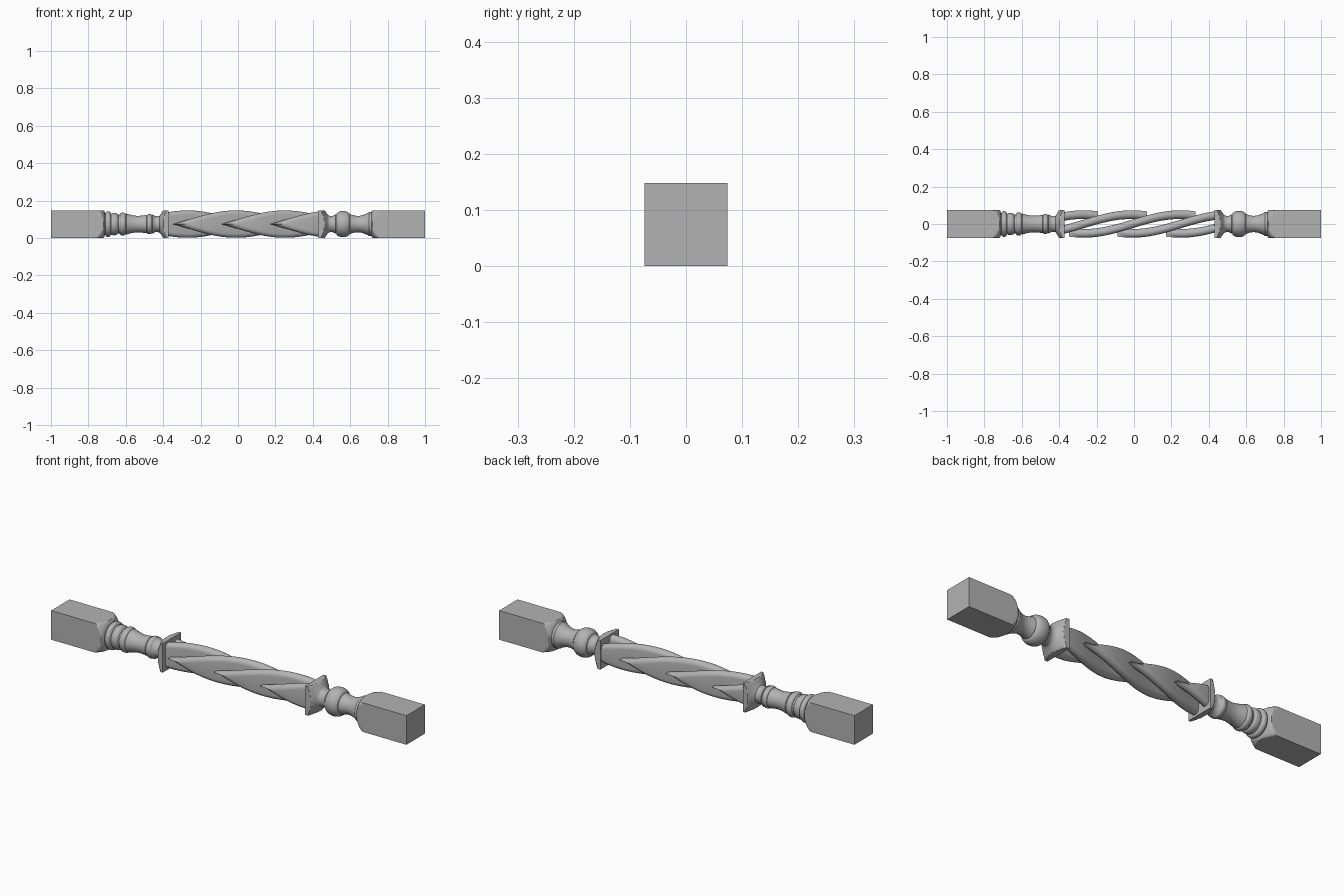
import bpy, bmesh
from math import sin, cos, pi, tau

if "Cube" in bpy.data.objects:
    bpy.data.objects.remove(bpy.data.objects["Cube"], do_unlink=True)

HALF = 0.074          # half the width of the square stock
MID = 0.0745          # height of the long axis
CORNER = 0.106        # radius that reaches past the square corners

grey = bpy.data.materials.new("plain_grey")
grey.use_nodes = True
colour = (0.45, 0.45, 0.45, 1)
grey.diffuse_color = colour
grey.node_tree.nodes["Principled BSDF"].inputs["Base Color"].default_value = colour


def skin(name, rings, angle=35):
    """Join closed rings of points into a capped solid."""
    bm = bmesh.new()
    loops = [[bm.verts.new(p) for p in ring] for ring in rings]
    n = len(loops[0])
    for a, b in zip(loops, loops[1:]):
        for i in range(n):
            j = (i + 1) % n
            bm.faces.new((a[i], a[j], b[j], b[i]))
    bm.faces.new(loops[0])
    bm.faces.new(loops[-1])
    bmesh.ops.remove_doubles(bm, verts=bm.verts, dist=0.00005)
    bmesh.ops.recalc_face_normals(bm, faces=bm.faces)
    mesh = bpy.data.meshes.new(name)
    bm.to_mesh(mesh)
    bm.free()
    mesh.materials.append(grey)
    obj = bpy.data.objects.new(name, mesh)
    bpy.context.collection.objects.link(obj)
    bpy.ops.object.select_all(action="DESELECT")
    obj.select_set(True)
    bpy.context.view_layer.objects.active = obj
    bpy.ops.object.shade_smooth_by_angle(angle=angle * pi / 180)
    return obj


def turned(name, profile, sides=64):
    """Lathe a profile along x, trimmed to the square stock."""
    rings = []
    for x, r in profile:
        ring = []
        for i in range(sides):
            c, s = cos(tau * i / sides), sin(tau * i / sides)
            k = min(r, HALF / max(abs(c), abs(s)))
            ring.append((x, k * c, MID + k * s))
        rings.append(ring)
    return skin(name, rings)


def bead(x0, x1, low, high, steps=8):
    """Half-round swelling between two x positions."""
    return [(x0 + (x1 - x0) * (1 - cos(pi * i / steps)) / 2,
             low + (high - low) * sin(pi * i / steps)) for i in range(steps + 1)]


def cove(x0, r0, x1, r1, sag, steps=8):
    """Hollow sweep between two points of a profile."""
    return [(x0 + (x1 - x0) * i / steps,
             r0 + (r1 - r0) * i / steps - sag * sin(pi * i / steps)) for i in range(steps + 1)]


# Square end blocks with turned shoulders
for name, side in (("left_block", 1), ("right_block", -1)):
    shoulder = cove(0.757, CORNER, 0.715, 0.07, -0.006)
    turned(name, [(side * x, r) for x, r in [(1, CORNER)] + shoulder + [(0.71, 0.055)]])

# Turned neck with rings, ending in a flared square collar
turned("ringed_neck",
       [(-0.715, 0.058)] + bead(-0.708, -0.68, 0.058, 0.069)
       + bead(-0.678, -0.645, 0.054, 0.06) + [(-0.64, 0.05)]
       + bead(-0.632, -0.6, 0.052, 0.062)
       + cove(-0.597, 0.056, -0.49, 0.049, 0.008)
       + bead(-0.487, -0.46, 0.046, 0.054)
       + cove(-0.457, 0.052, -0.425, 0.044, 0.005)
       + cove(-0.42, 0.044, -0.385, CORNER, 0.004) + [(-0.372, CORNER)])

# Turned neck with a round ball, ending in the other collar
turned("ball_neck",
       [(0.43, CORNER), (0.443, CORNER)] + cove(0.446, CORNER, 0.482, 0.048, 0.004)
       + cove(0.485, 0.046, 0.522, 0.052, 0.006)
       + bead(0.525, 0.598, 0.05, 0.07, 14)
       + cove(0.6, 0.052, 0.695, 0.06, 0.012) + [(0.7, 0.064), (0.715, 0.064)])

# Open twist: each strand climbs over the top and is mirrored below
START, END, PITCH = -0.38, 0.44, 1.04
ORBIT, THICK = 0.05, 0.023
STEPS, ARC = 64, 10
for k in range(-2, 4):
    zero = -0.27 + k * PITCH / 4
    lo = max(START, zero - 0.475 * PITCH / tau)
    hi = min(END, zero + PITCH / 2 + 0.475 * PITCH / tau)
    rings = []
    for s in range(STEPS + 1):
        x = lo + (hi - lo) * s / STEPS
        a = tau * (x - zero) / PITCH
        yc, zc = -ORBIT * cos(a), ORBIT * sin(a)
        top = [(yc + THICK * cos(pi * i / ARC), max(0.0002, zc + THICK * sin(pi * i / ARC)))
               for i in range(ARC + 1)]
        rings.append([(x, y, MID + z) for y, z in top]
                     + [(x, y, MID - z) for y, z in reversed(top)])
    skin("twist_strand_%d" % (k + 3), rings, 40)
